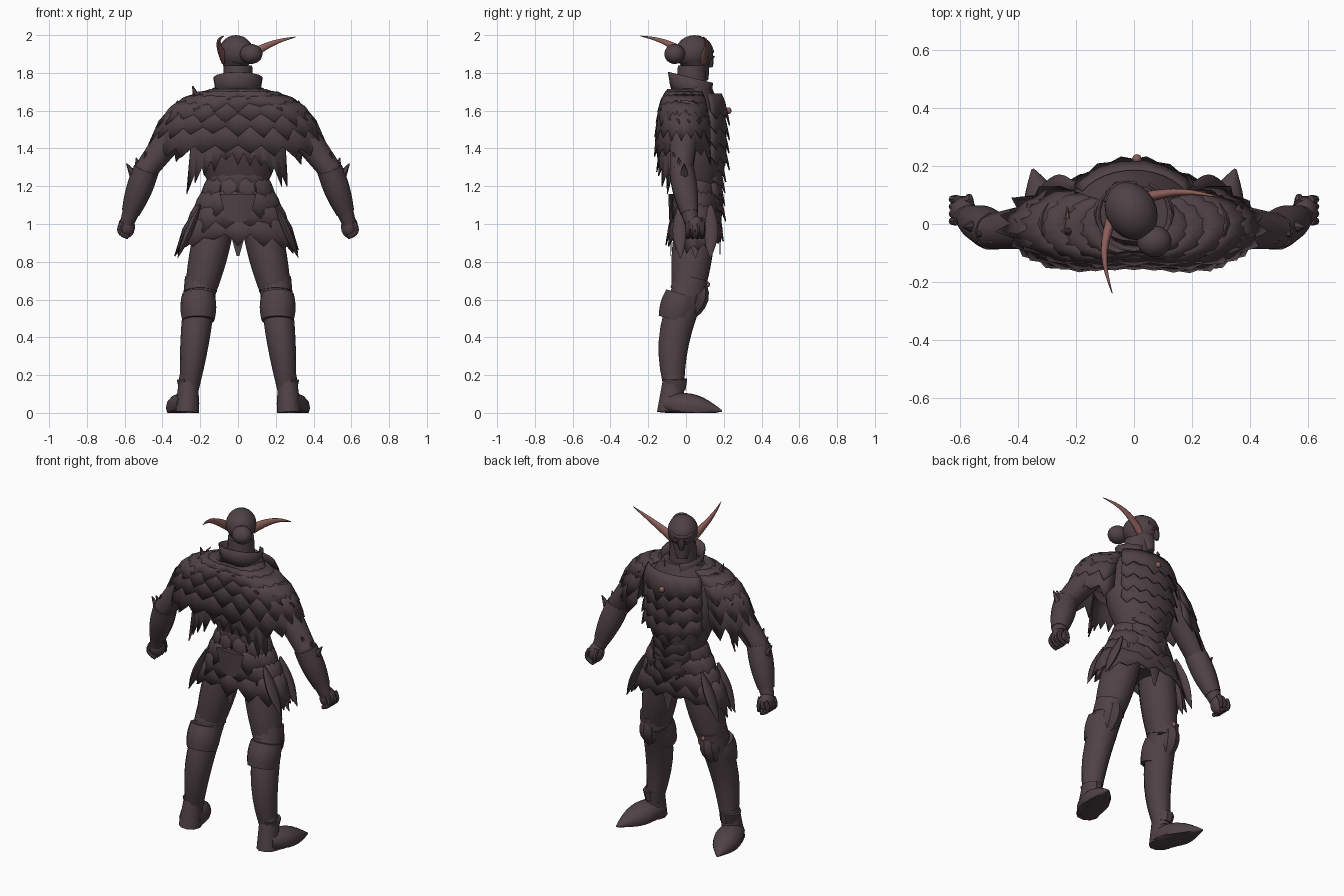
import bpy, bmesh, math, random
from mathutils import Vector

random.seed(4)
cube = bpy.data.objects.get("Cube")
if cube:
    bpy.data.objects.remove(cube)

made = []
FORWARD, UP = Vector((0, 1, 0)), Vector((0, 0, 1))
FRONT, BACK = 90, -90


def material(name, red, green, blue):
    mat = bpy.data.materials.new(name)
    mat.use_nodes = True
    mat.diffuse_color = (red, green, blue, 1)
    shader = next(node for node in mat.node_tree.nodes if node.type == 'BSDF_PRINCIPLED')
    shader.inputs["Base Color"].default_value = mat.diffuse_color
    return mat


DARK = material("dark mauve", .08, .054, .061)
SKIN = material("dusky pink", .26, .11, .1)
EYE = material("muted red", .2, .05, .05)


def finish(name, bm, mat):
    bmesh.ops.recalc_face_normals(bm, faces=bm.faces)
    mesh = bpy.data.meshes.new(name)
    bm.to_mesh(mesh)
    bm.free()
    mesh.materials.append(mat)
    obj = bpy.data.objects.new(name, mesh)
    bpy.context.collection.objects.link(obj)
    made.append(obj)
    return obj


def skin_rows(bm, rows, closed):
    for low, high in zip(rows, rows[1:]):
        count = len(low)
        for i in range(count if closed else count - 1):
            j = (i + 1) % count
            bm.faces.new((low[i], low[j], high[j], high[i]))


def bone(name, start, end, first, last, bulge=0, wide=1, bend=(0, 0, 0), ref=FORWARD,
         mat=DARK, sides=14, steps=8, keel=0):
    """Tapered round form between two joints, with a swell and a bow in the middle."""
    bm = bmesh.new()
    start, end, bend = Vector(start), Vector(end), Vector(bend)
    swell = [math.sin(math.pi * i / steps) for i in range(steps + 1)]
    centres = [start.lerp(end, i / steps) + bend * swell[i] for i in range(steps + 1)]
    rows = []
    for i, centre in enumerate(centres):
        along = (centres[min(i + 1, steps)] - centres[max(i - 1, 0)]).normalized()
        across = ref.cross(along).normalized()
        outward = along.cross(across)
        radius = first + (last - first) * i / steps + bulge * swell[i]
        row = []
        for k in range(sides):
            angle = math.tau * k / sides
            depth = radius * math.sin(angle) + keel * max(0, math.sin(angle)) ** 5
            point = centre + across * radius * wide * math.cos(angle) + outward * depth
            point.z = max(point.z, 0)
            row.append(bm.verts.new(point))
        rows.append(row)
    skin_rows(bm, rows, True)
    bm.faces.new(rows[0])
    bm.faces.new(rows[-1])
    return finish(name, bm, mat)


def tier(name, middle, top, bottom, teeth, depth, facing=BACK, span=360, sag=0, vee=0,
         tilt=0, lift=.01, flare=.08, hollow=0):
    """Ragged layer of pointed scales around the body; top and bottom are (rx, ry, z)."""
    bm = bmesh.new()
    closed = span == 360
    rows = [[], [], []]
    for j in range(teeth * 2 + (not closed)):
        angle = math.radians(facing - span / 2 + span * j / (teeth * 2))
        c, s = math.cos(angle), math.sin(angle)
        tip = j % 2
        ragged = random.uniform(.4, 1.3)
        drop = sag * c * c + vee * abs(s) ** 6 + tip * depth * ragged
        inward = 1 - hollow * abs(s) ** 12
        for row, fall in zip(rows, (0, .5, 1)):
            rx, ry, z = Vector(top).lerp(Vector(bottom), fall)
            spread = 1 + fall * (flare * ragged if tip else 0)
            z += lift * (fall == .5) - drop * fall * fall - tilt * s
            row.append(bm.verts.new((rx * spread * c, middle + ry * spread * inward * s, z)))
    skin_rows(bm, rows, closed)
    obj = finish(name, bm, DARK)
    obj.modifiers.new("thickness", 'SOLIDIFY').thickness = .006
    return obj


def ball(name, centre, size, mat=DARK):
    bm = bmesh.new()
    bmesh.ops.create_icosphere(bm, subdivisions=3, radius=1)
    bmesh.ops.scale(bm, vec=size, verts=bm.verts)
    bmesh.ops.translate(bm, vec=centre, verts=bm.verts)
    return finish(name, bm, mat)


def mantle_ring(t, shrink=1):
    angle = t * math.pi / 2
    out = math.sin(angle)
    height = max(0, math.cos(angle)) ** .8
    return (.1 + .34 * out) * shrink, (.09 + .085 * out) * shrink, 1.42 + .29 * height


def skirt_ring(t, shrink=1):
    return (.13 + .18 * t) * shrink, (.1 + .045 * t) * shrink, 1.31 - .36 * t


# Torso, neck and high collar
bone("hips", (0, .05, .95), (0, .07, 1.25), .1, .1, bulge=.02, wide=1.35)
bone("chest", (0, .07, 1.2), (0, .03, 1.72), .1, .09, bulge=.055, wide=1.5, sides=20, keel=.015)
bone("neck", (0, .03, 1.66), (0, .03, 1.84), .085, .075)
tier("collar", .03, (.125, .12, 1.775), (.105, .1, 1.67), 8, 0, span=310, tilt=.03, lift=-.01,
     flare=0)
ball("breast_jewel", (.01, .225, 1.6), (.016, .016, .018), SKIN)

# Overlapping scales on the breast and belly
for i in range(4):
    z = 1.36 + i * .08
    tier("breast_scales", .04, (.21, .15, z + .09), (.24, .185, z), 6, .04, FRONT, 120,
         vee=.03, flare=.05)
    z = 1.1 + i * .07
    tier("belly_scales", .06, (.13, .11, z + .09), (.16, .14, z), 3, .03, FRONT, 110, vee=.05)

# Feathered mantle, open at the front
LAYERS = 6
for i in range(LAYERS):
    tier("mantle_layer", -.01, mantle_ring(max(0, i - .3) / LAYERS, .97),
         mantle_ring((i + 1) / LAYERS), 13 + i, .01 + .014 * i, span=290,
         sag=.006 * i, flare=.1, hollow=.2)
tier("back_tatters", -.01, (.27, .14, 1.46), (.29, .16, 1.38), 11, .07, span=130, sag=.18,
     hollow=.2)
bone("shoulder_spike", (-.21, -.02, 1.64), (-.24, -.03, 1.73), .03, .003, sides=6)
bone("shoulder_sliver", (-.23, .02, 1.69), (-.23, .06, 1.7), .008, .002, mat=SKIN, ref=UP, sides=6)

# Waist band, tattered skirt and hanging panels
for z in (1.34, 1.28):
    tier("waist_band", .06, (.13, .1, z + .06), (.14, .11, z), 10, .02, vee=.08)
for i in range(5):
    tier("skirt_layer", .05, skirt_ring(max(0, i - .3) / 5, .96), skirt_ring((i + 1) / 5),
         11 + i, .05, sag=.015 * i, vee=.04 if i < 2 else 0)
for name, y in (("front_panel", .18), ("back_panel", -.08)):
    bone(name, (0, y, 1.16), (0, y, .83), .014, .001, wide=7, sides=8)


def build_side(side, label):
    def at(x, y, z):
        return Vector((x * side, y, z))

    def part(name, *args, **kwargs):
        return bone(label + "_" + name, *args, **kwargs)

    # Long side tatters of the skirt
    for y in (-.03, .05, .13):
        part("skirt_tatter", at(.2, y, 1.1), at(.32, y, .82), .01, .002, bulge=.035,
             wide=.5, sides=8)

    # Leg with knee guard and boot
    hip, knee, ankle = at(.12, .05, 1), at(.2, .01, .64), at(.26, -.06, .1)
    part("thigh", hip, knee, .11, .088, bulge=.01, wide=.92)
    part("shin", knee, ankle, .09, .05, bulge=.012, wide=.92, bend=(0, -.04, 0))
    part("knee_guard", at(.2, .03, .72), knee, .09, .098, wide=.9)
    part("boot_cuff", at(.21, -.02, .63), at(.21, -.06, .49), .09, .09, bulge=.01, wide=.95)
    part("knee_plate", at(.2, .06, .74), at(.22, 0, .48), .01, .01, bulge=.05,
         bend=(0, .03, 0), sides=8)
    part("ankle_cuff", at(.26, -.06, .12), at(.265, -.06, .18), .06, .07, wide=.85, sides=10)
    part("boot_heel", at(.26, -.065, .2), at(.27, -.085, 0), .055, .072, wide=.9, sides=10)

    # Foot with a pointed toe
    heel, toe = at(.265, -.1, .05), at(.35, .19, .01)
    part("foot", heel, toe, .055, .004, bulge=.037, wide=1.15, ref=UP)
    heel.z = toe.z
    part("sole", heel, toe, .014, .001, bulge=.008, wide=4.5, ref=UP, sides=10)

    # Arm with a finned bracer
    shoulder, elbow, wrist = at(.25, 0, 1.6), at(.485, -.025, 1.29), at(.59, .03, 1)
    part("upper_arm", shoulder, elbow, .09, .062)
    ball(label + "_elbow", elbow, (.062, .062, .062))
    part("forearm", elbow, wrist, .06, .036, bulge=.005)
    part("bracer", elbow, elbow.lerp(wrist, .8), .068, .048, bulge=.01, sides=10)
    for k in range(3):
        part("bracer_fin", elbow.lerp(wrist, .1 + k * .1),
             at(.49 + k * .05, -.07 + k * .03, 1.38 - k * .03), .045, .003, sides=6)

    # Clenched hand
    palm = at(.59, .045, .985)
    ball(label + "_fist", palm, (.045, .05, .06))
    for k in range(4):
        y = .01 + k * .025
        part("finger", at(.61, y, 1.01), at(.58, y, .93), .015, .012,
             bend=at(.03, 0, -.01), sides=8)
    part("thumb", at(.57, .07, 1.02), at(.57, .09, .94), .018, .01, bend=(0, .01, 0), sides=8)


build_side(1, "left")
build_side(-1, "right")
ball("right_knee_stud", (-.2, .115, .68), (.012, .012, .015), SKIN)

# Head, turned towards the right shoulder
head_parts = [
    ball("cranium", (0, 0, 1.91), (.087, .105, .09)),
    bone("jaw", (0, 0, 1.88), (0, .05, 1.755), .09, .035, wide=.85),
    bone("nose", (0, .09, 1.91), (0, .1, 1.83), .01, .01, bulge=.01, sides=8),
    bone("brow", (-.06, .07, 1.92), (.06, .07, 1.92), .01, .01, bend=(0, .03, -.01), ref=UP)]
for x in (-.035, .035):
    head_parts.append(ball("eye", (x, .092, 1.885), (.012, .01, .006), EYE))
for obj in head_parts:
    obj.location = (-.01, .045, 0)
    obj.rotation_euler.z = math.radians(30)
ball("hair_bun", (.07, -.06, 1.9), (.06, .055, .053))

# Long swept ears
bone("left_ear", (-.07, .04, 1.87), (-.075, -.24, 1.995), .03, .002, wide=.7,
     bend=(-.03, 0, .025), ref=UP, mat=SKIN)
bone("right_ear", (.03, .09, 1.87), (.305, .09, 1.99), .03, .002, wide=.7,
     bend=(0, .02, .02), ref=UP, mat=SKIN)

bpy.ops.object.select_all(action='DESELECT')
for obj in made:
    obj.select_set(True)
bpy.context.view_layer.objects.active = made[0]
bpy.ops.object.shade_smooth_by_angle(angle=math.radians(40))
